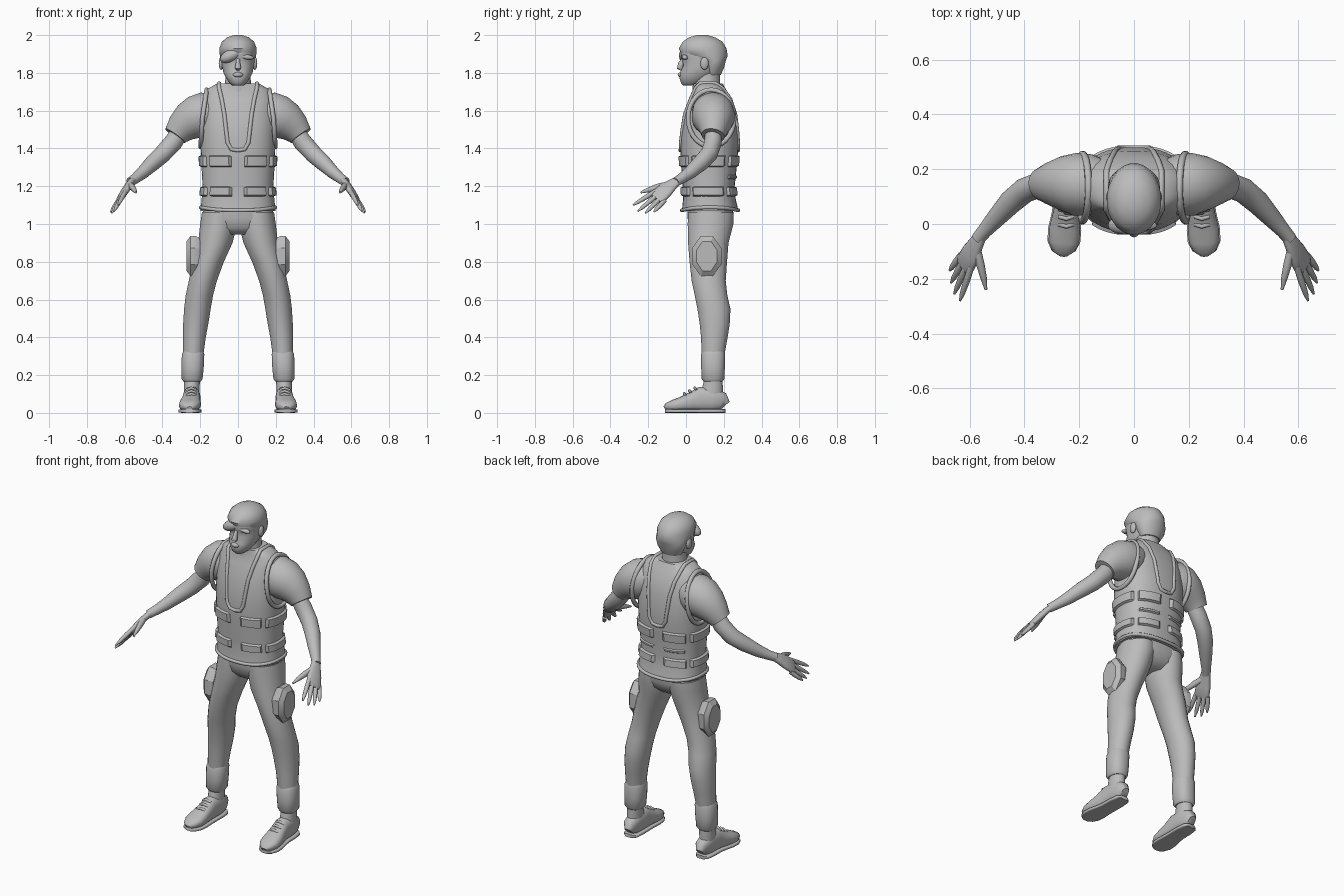
import bpy, bmesh, math
from math import sin, cos, pi, radians
from mathutils import Vector

if "Cube" in bpy.data.objects:
    bpy.data.objects.remove(bpy.data.objects["Cube"])

GREY = (0.5, 0.5, 0.5, 1)
mat = bpy.data.materials.new("plain_grey")
mat.use_nodes = True
mat.diffuse_color = GREY
mat.node_tree.nodes["Principled BSDF"].inputs["Base Color"].default_value = GREY


def finish(name, bm, mirror=False, angle=50):
    """Turn a bmesh into a shaded object, optionally mirrored across x."""
    bmesh.ops.recalc_face_normals(bm, faces=bm.faces)
    me = bpy.data.meshes.new(name)
    bm.to_mesh(me)
    bm.free()
    me.materials.append(mat)
    me.shade_smooth()
    me.set_sharp_from_angle(angle=radians(angle))
    ob = bpy.data.objects.new(name, me)
    bpy.context.collection.objects.link(ob)
    if mirror:
        mod = ob.modifiers.new("mirror", "MIRROR")
        mod.use_clip = False
    return ob


def power(value, p):
    return math.copysign(abs(value) ** (2 / p), value)


def loft(name, rows, ref=(0, 1, 0), flat=False, n=24, p=2, mirror=False, closed=False, angle=50):
    """Skin rings along a path; each row is (centre, radius across, radius along ref)."""
    bm = bmesh.new()
    pts = [Vector(r[0]) for r in rows]
    ref, count, rings = Vector(ref), len(rows), []
    for i, (c, ru, rv) in enumerate(rows):
        if closed:
            t = pts[(i + 1) % count] - pts[i - 1]
        else:
            t = pts[min(i + 1, count - 1)] - pts[max(i - 1, 0)]
        t = Vector((0, 0, 1)) if flat else t.normalized()
        ref = (ref - t * ref.dot(t)).normalized()
        side = ref.cross(t)
        ring = []
        for k in range(n):
            a = 2 * pi * (k + 0.5) / n
            ring.append(bm.verts.new(pts[i] + side * ru * power(cos(a), p) + ref * rv * power(sin(a), p)))
        rings.append(ring)
    for i in range(count if closed else count - 1):
        a, b = rings[i], rings[(i + 1) % count]
        for k in range(n):
            m = (k + 1) % n
            bm.faces.new((a[k], a[m], b[m], b[k]))
    if not closed:
        bm.faces.new(rings[0])
        bm.faces.new(rings[-1])
    return finish(name, bm, mirror, angle)


def stack(name, rows, **kw):
    """Level rings: each row is (z, x, y, radius x, radius y)."""
    return loft(name, [((x, y, z), rx, ry) for z, x, y, rx, ry in rows], flat=True, **kw)


def tube(name, pts, r, **kw):
    return loft(name, [(q, r, r) for q in pts], n=8, **kw)


def blob(name, loc, size, tilt=0, mirror=False):
    bm = bmesh.new()
    bmesh.ops.create_uvsphere(bm, u_segments=16, v_segments=10, radius=1)
    for v in bm.verts:
        x, y, z = (a * b for a, b in zip(v.co, size))
        v.co = Vector((x * cos(tilt) + z * sin(tilt), y, z * cos(tilt) - x * sin(tilt))) + Vector(loc)
    return finish(name, bm, mirror)


# Vest body: z, half width, centre y, half depth
VEST = [(1.07, .2, .128, .15), (1.13, .193, .124, .14), (1.2, .188, .12, .138), (1.33, .195, .122, .15),
        (1.45, .2, .125, .155), (1.58, .2, .128, .138), (1.66, .193, .13, .112),
        (1.71, .17, .125, .088), (1.745, .11, .115, .078)]
P = 2.4
stack("vest", [(z, 0, cy, rx, ry) for z, rx, cy, ry in VEST], n=40, p=P)


def profile(z):
    for a, b in zip(VEST, VEST[1:]):
        if z <= b[0]:
            f = max(0, (z - a[0]) / (b[0] - a[0]))
            return [u + (w - u) * f for u, w in zip(a[1:], b[1:])]
    return VEST[-1][1:]


def on_vest(a, z, off=0):
    rx, cy, ry = profile(z)
    return Vector(((rx + off) * power(cos(a), P), cy + (ry + off) * power(sin(a), P), z))


def vest_y(x, z, side):
    rx, cy, ry = profile(z)
    return Vector((x, cy + side * ry * max(0, 1 - (x / rx) ** P) ** (1 / P), z))


# Neckline piping, running over each shoulder from front to back
neckline = [(0, 1.39), (.035, 1.395), (.055, 1.43), (.063, 1.5), (.072, 1.58), (.086, 1.66), (.1, 1.72), (.1, 1.745)]
path = [vest_y(x, z, -1) for x, z in neckline] + [vest_y(x, z, 1) for x, z in reversed(neckline)]
tube("neckline_piping", path, .011, ref=(0, 0, 1), mirror=True)

# Armhole piping and bottom hem
hole = []
for k in range(28):
    a = 2 * pi * k / 28
    y, z = .133 + .122 * cos(a), 1.56 + .15 * sin(a)
    hole.append((.188 - .022 * max(0, sin(a)) + .01 * max(0, -sin(a)), y, z))
tube("armhole_piping", hole, .013, ref=(1, 0, 0), closed=True, mirror=True)
tube("vest_hem", [on_vest(2 * pi * k / 48, 1.08 + .008 * cos(4 * pi * k / 48)) for k in range(48)],
     .01, ref=(0, 0, 1), closed=True)


def pouch(name, a0, a1, z0, z1, off=.013):
    """Raised panel wrapped on the vest with sunk borders."""
    bm = bmesh.new()
    cols, levels = 10, (z0, z0 + .008, z1 - .008, z1)
    grid = []
    for j, z in enumerate(levels):
        row = []
        for i in range(cols + 1):
            edge = i in (0, cols) or j in (0, 3)
            a = radians(a0 + (a1 - a0) * i / cols)
            row.append(bm.verts.new(on_vest(a, z, -.004 if edge else off)))
        grid.append(row)
    for lo, hi in zip(grid, grid[1:]):
        for i in range(cols):
            bm.faces.new((lo[i], lo[i + 1], hi[i + 1], hi[i]))
    return finish(name, bm, mirror=True, angle=35)


for tag, z0, z1 in (("upper", 1.3, 1.365), ("lower", 1.145, 1.2)):
    for part, a0, a1 in (("front", -84, -42), ("side", -36, 32), ("back", 38, 85)):
        pouch(f"{tag}_{part}_pouch", a0, a1, z0, z1)
pouch("back_strap", 40, 85, 1.235, 1.262, .008)

# Neck, head and hair
stack("neck", [(1.66, 0, .11, .085, .08), (1.73, 0, .108, .07, .073), (1.8, 0, .11, .066, .07)])
stack("head", [(1.732, 0, .025, .028, .04), (1.745, 0, .03, .045, .056), (1.77, 0, .047, .062, .082),
               (1.8, 0, .067, .078, .1), (1.84, 0, .088, .086, .102), (1.875, 0, .085, .088, .107),
               (1.9, 0, .085, .09, .114), (1.95, 0, .085, .085, .105), (1.98, 0, .085, .05, .06)], p=2.2)
stack("hair", [(1.79, 0, .14, .062, .045), (1.83, 0, .143, .085, .06), (1.87, 0, .14, .094, .073),
               (1.892, 0, .1, .097, .122), (1.93, 0, .088, .1, .127), (1.965, 0, .088, .086, .106),
               (1.988, 0, .085, .058, .07), (2, 0, .085, .022, .028)])
blob("fringe", (-.038, -.004, 1.892), (.062, .034, .032), tilt=-.45)
blob("brow", (.04, -.005, 1.885), (.045, .018, .014), tilt=.15)
blob("mouth", (0, -.02, 1.79), (.028, .024, .016))
blob("ear", (.089, .098, 1.85), (.013, .022, .034), mirror=True)
loft("nose", [((0, -.012, 1.878), .009, .008), ((0, -.026, 1.85), .012, .015),
              ((0, -.032, 1.826), .018, .017), ((0, -.02, 1.815), .008, .006)], n=10)

# Shirt sleeves
loft("sleeve", [((.1, .14, 1.605), .09, .085), ((.16, .143, 1.59), .112, .112), ((.21, .145, 1.568), .115, .118),
                ((.26, .148, 1.542), .1, .104), ((.3, .147, 1.508), .08, .084), ((.325, .145, 1.478), .066, .068),
                ((.333, .143, 1.467), .062, .064), ((.325, .143, 1.477), .045, .045)][:-1],
     ref=(0, 0, 1), mirror=True)

# Arms and hands
loft("arm", [((.29, .146, 1.51), .045, .045), ((.345, .143, 1.43), .046, .05), ((.4, .122, 1.37), .046, .047),
             ((.45, .08, 1.325), .044, .043), ((.505, .02, 1.272), .035, .034), ((.545, -.025, 1.24), .027, .027),
             ((.57, -.055, 1.222), .025, .025)], ref=(0, 0, 1), mirror=True)
loft("palm", [((.558, -.04, 1.232), .018, .024), ((.575, -.07, 1.212), .018, .032), ((.595, -.11, 1.18), .019, .045),
              ((.617, -.148, 1.144), .016, .047), ((.623, -.16, 1.134), .009, .04)],
     ref=(.35, .9, -.35), n=16, p=2.4, mirror=True)
base = [Vector((.6, -.175, 1.165)), Vector((.638, -.122, 1.115))]
tips = [(.635, -.28, 1.1), (.656, -.255, 1.068), (.668, -.215, 1.058), (.673, -.17, 1.064)]
for k, (finger, tip) in enumerate(zip(("index", "middle", "ring", "little"), tips)):
    root, tip = base[0].lerp(base[1], k / 3), Vector(tip)
    rows = [(root.lerp(tip, f), r, r) for f, r in ((-.2, .012), (.3, .013), (.75, .01), (1, .004))]
    loft(finger + "_finger", rows, n=10, ref=(0, 0, 1), mirror=True)
loft("thumb", [((.575, -.085, 1.21), .016, .018), ((.56, -.15, 1.195), .016, .018),
               ((.548, -.2, 1.18), .012, .013), ((.54, -.24, 1.167), .005, .005)], n=10, ref=(0, 0, 1), mirror=True)

# Trousers
stack("hips", [(1.12, 0, .128, .18, .12), (1.03, 0, .13, .192, .122), (.98, 0, .127, .185, .105),
               (.945, 0, .122, .1, .07)], p=2.4, n=32)
stack("leg", [(1.06, .098, .132, .094, .122), (1, .102, .13, .099, .122), (.9, .12, .118, .092, .108),
              (.8, .157, .118, .083, .1), (.7, .186, .12, .075, .091), (.62, .205, .133, .073, .087),
              (.55, .215, .148, .071, .088), (.47, .224, .152, .067, .08), (.4, .231, .15, .061, .071),
              (.3, .238, .143, .054, .06), (.2, .24, .143, .05, .055)], mirror=True)
stack("trouser_cuff", [(.325, .237, .145, .054, .058), (.31, .238, .144, .06, .064), (.24, .24, .143, .059, .063),
                       (.18, .243, .143, .056, .061), (.165, .243, .143, .046, .05)], p=2.3, mirror=True)

# Thigh pads
loft("thigh_pad", [((x, .11, .83), ry, rz) for x, ry, rz in
                   ((.2, .07, .1), (.225, .083, .115), (.252, .083, .115), (.272, .058, .085))],
     ref=(0, 0, 1), n=8, mirror=True, angle=30)

# Shoes: y, x, height, half width
stack("ankle", [(.18, .243, .145, .042, .048), (.13, .245, .14, .042, .056), (.08, .245, .135, .042, .06)], mirror=True)
SHOE = [(.208, .243, .07, .022), (.19, .243, .11, .04), (.14, .244, .135, .046), (.075, .245, .138, .046),
        (.035, .248, .112, .049), (-.02, .253, .086, .057), (-.065, .256, .07, .056),
        (-.098, .257, .054, .04), (-.112, .257, .035, .018)]
loft("shoe", [((x, y, h / 2 + .004), w, h / 2 - .004) for y, x, h, w in SHOE], ref=(0, 0, 1), p=2.5, mirror=True)
loft("shoe_sole", [((x, y, .01), w + .004, .01) for y, x, h, w in SHOE], ref=(0, 0, 1), p=5, mirror=True)
for k in range(3):
    y, z = .055 - .028 * k, .132 - .015 * k
    tube(f"lace_{k + 1}", [(.222, y, z - .012), (.247, y - .008, z), (.274, y, z - .012)], .008, mirror=True)
